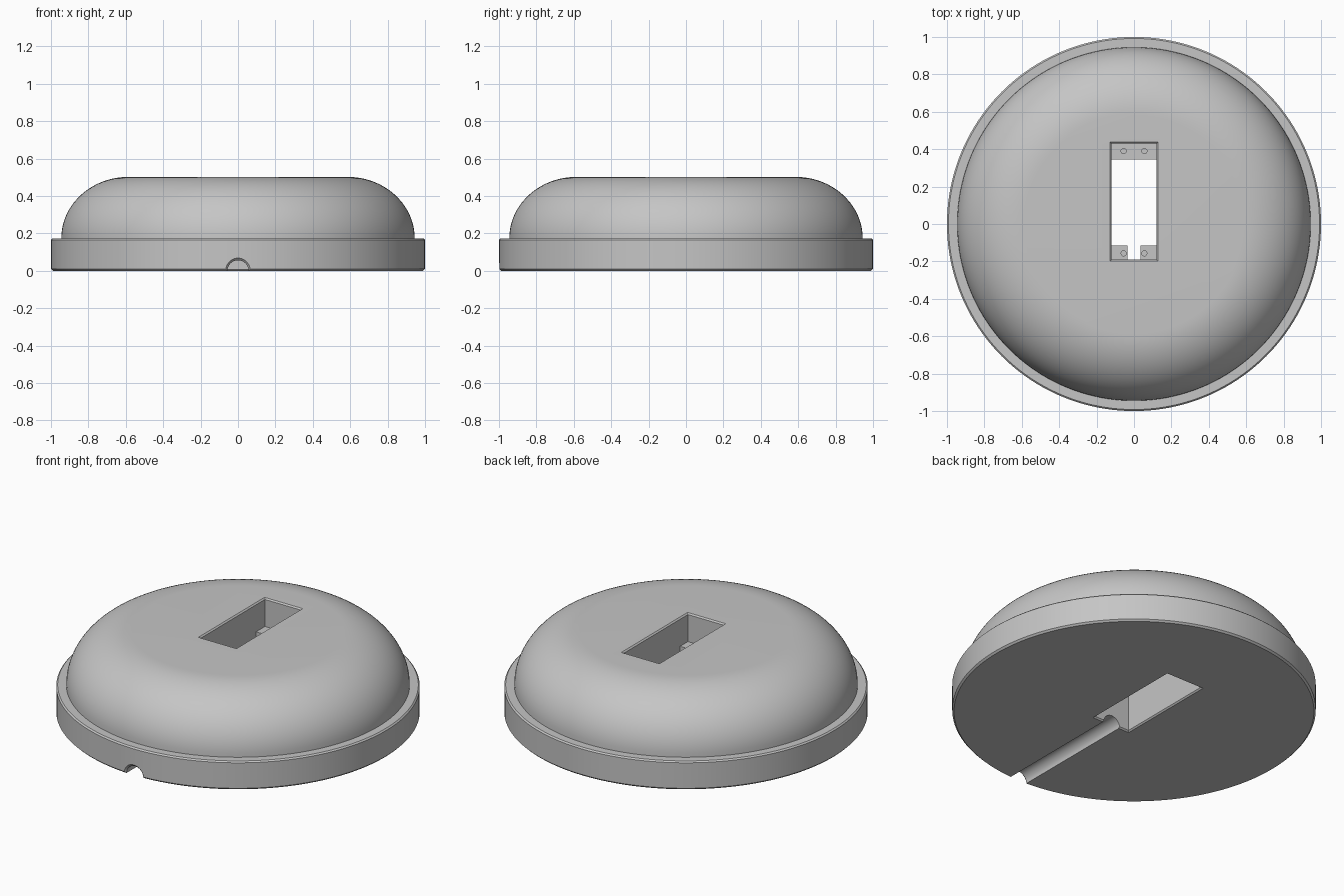
import bpy, bmesh, math
from mathutils import Matrix

if "Cube" in bpy.data.objects:
    bpy.data.objects.remove(bpy.data.objects["Cube"])

grey = bpy.data.materials.new("light grey")
grey.diffuse_color = (0.56, 0.56, 0.56, 1)
grey.use_nodes = True
grey.node_tree.nodes["Principled BSDF"].inputs["Base Color"].default_value = grey.diffuse_color


def loft(name, rings):
    """Closed solid through rings that have equal point counts."""
    bm = bmesh.new()
    loops = [[bm.verts.new(p) for p in ring] for ring in rings]
    n = len(rings[0])
    for a, b in zip(loops, loops[1:]):
        for i in range(n):
            j = (i + 1) % n
            bm.faces.new((a[i], a[j], b[j], b[i]))
    bm.faces.new(loops[0][::-1])
    bm.faces.new(loops[-1])
    bmesh.ops.recalc_face_normals(bm, faces=bm.faces[:])
    me = bpy.data.meshes.new(name)
    bm.to_mesh(me)
    bm.free()
    me.materials.append(grey)
    ob = bpy.data.objects.new(name, me)
    bpy.context.collection.objects.link(ob)
    return ob


def lathe(name, profile, n):
    """Revolve (radius, height) points about z."""
    return loft(name, [[(r * math.cos(t), r * math.sin(t), z)
                        for t in (math.tau * i / n for i in range(n))]
                       for r, z in profile])


def block(name, x0, x1, y0, y1, levels):
    """Box with (height, outward offset) levels."""
    return loft(name, [[(x0 - o, y0 - o, z), (x1 + o, y0 - o, z),
                        (x1 + o, y1 + o, z), (x0 - o, y1 + o, z)]
                       for z, o in levels])


def cut(ob, cutters):
    bpy.context.view_layer.objects.active = ob
    for c in cutters:
        m = ob.modifiers.new("cut", 'BOOLEAN')
        m.operation, m.solver, m.object = 'DIFFERENCE', 'EXACT', c
        bpy.ops.object.modifier_apply(modifier=m.name)
    for c in cutters:
        bpy.data.objects.remove(c)


def smooth(ob):
    bpy.ops.object.select_all(action='DESELECT')
    ob.select_set(True)
    bpy.context.view_layer.objects.active = ob
    bpy.ops.object.shade_smooth_by_angle(angle=math.radians(25))


# Domed body: chamfered rim, small step, elliptical shoulder, flat top
profile = [(0.99, 0), (1, 0.01), (1, 0.165), (0.992, 0.173), (0.945, 0.173)]
steps = 20
for i in range(1, steps + 1):
    t = math.pi / 2 * i / steps
    profile.append((0.585 + 0.36 * math.cos(t), 0.173 + 0.329 * math.sin(t)))
body = lathe("domed_body", profile, 160)

# Rectangular pocket through the body, chamfered at both ends
X, Y0, Y1 = 0.12, -0.19, 0.43
pocket = block("pocket_cutter", -X, X, Y0, Y1,
               [(-0.02, 0.028), (0.008, 0), (0.494, 0), (0.53, 0.036)])

# Cable channel along the underside with a flared mouth
channel = lathe("channel_cutter",
                [(0.056, 0.15), (0.056, 0.988), (0.084, 1.016)], 48)
channel.data.transform(Matrix.Rotation(math.pi / 2, 4, 'X'))
cut(body, [pocket, channel])
smooth(body)

# Mounting tabs inside the pocket, with blind screw holes
TOP, LOW = 0.33, 0.23
tabs = [("back_tab", -X, X, 0.345, Y1, 0.39, (-0.055, 0.055)),
        ("front_left_tab", -X, -0.034, Y0, -0.115, -0.157, (-0.055,)),
        ("front_right_tab", 0.034, X, Y0, -0.115, -0.157, (0.055,))]
for name, x0, x1, y0, y1, hy, holes in tabs:
    tab = block(name, x0, x1, y0, y1, [(LOW, 0), (TOP, 0)])
    drills = []
    for hx in holes:
        d = lathe("drill", [(0.014, TOP - 0.06), (0.014, TOP + 0.05)], 24)
        d.data.transform(Matrix.Translation((hx, hy, 0)))
        drills.append(d)
    cut(tab, drills)
    smooth(tab)
